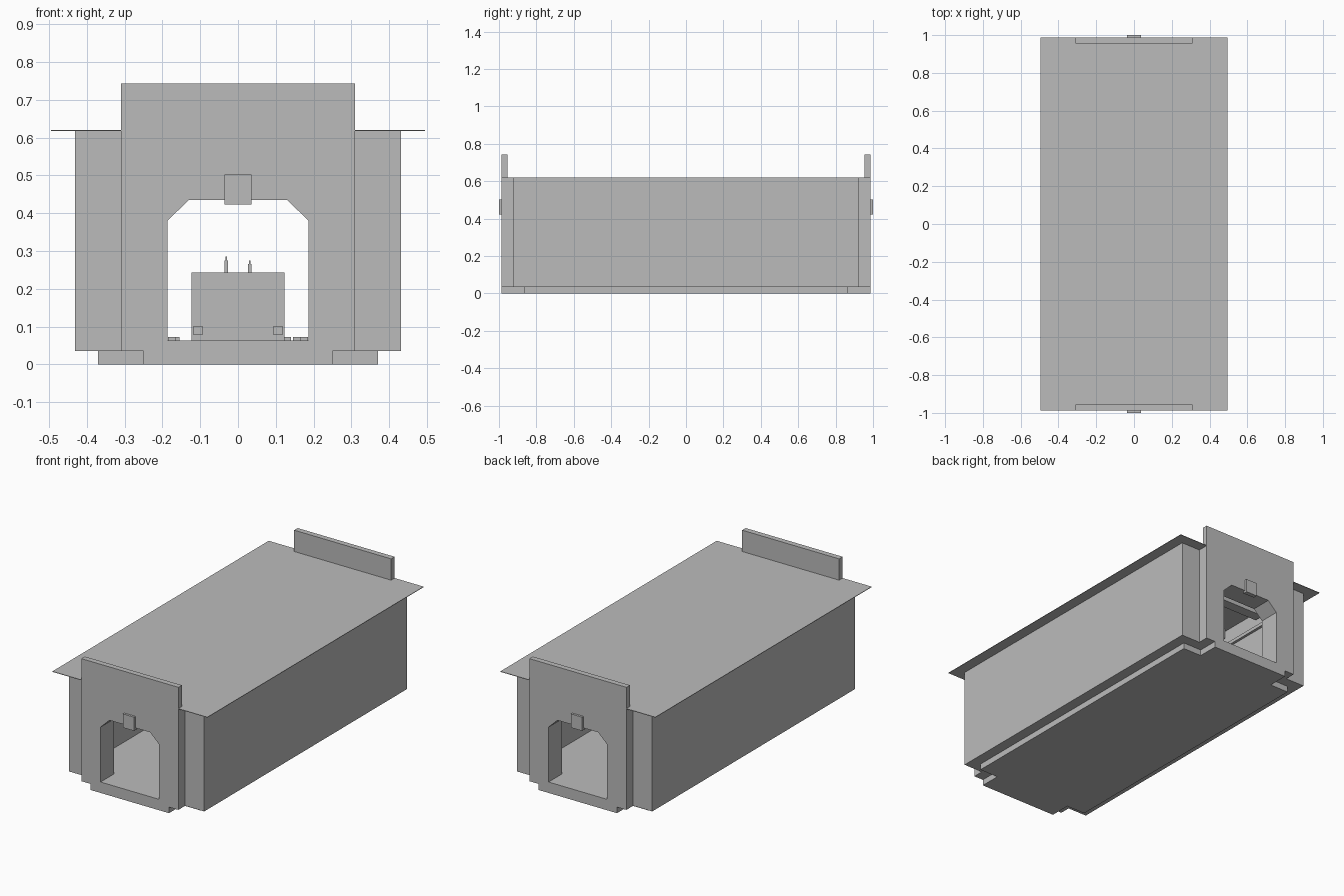
import bpy
import bmesh
from mathutils import Vector

cube = bpy.data.objects.get("Cube")
if cube:
    bpy.data.objects.remove(cube, do_unlink=True)

grey = bpy.data.materials.new("plain grey")
grey.use_nodes = True
grey.diffuse_color = (0.5, 0.5, 0.5, 1)
grey.node_tree.nodes["Principled BSDF"].inputs["Base Color"].default_value = (0.5, 0.5, 0.5, 1)


def prism(name, outline, direction):
    """Extrude a closed outline of 3D points along a direction."""
    bm = bmesh.new()
    face = bm.faces.new([bm.verts.new(p) for p in outline])
    new = bmesh.ops.extrude_face_region(bm, geom=[face])["geom"]
    verts = [v for v in new if isinstance(v, bmesh.types.BMVert)]
    bmesh.ops.translate(bm, verts=verts, vec=Vector(direction))
    bmesh.ops.recalc_face_normals(bm, faces=bm.faces)
    mesh = bpy.data.meshes.new(name)
    bm.to_mesh(mesh)
    bm.free()
    mesh.materials.append(grey)
    obj = bpy.data.objects.new(name, mesh)
    bpy.context.collection.objects.link(obj)
    return obj


def box(name, x0, x1, y0, y1, z0, z1):
    base = [(x0, y0, z0), (x1, y0, z0), (x1, y1, z0), (x0, y1, z0)]
    return prism(name, base, (0, 0, z1 - z0))


def mirrored(half):
    return half + [(-x, z) for x, z in reversed(half)]


END = 0.987      # outer face of the end portals
INNER = 0.865    # inner face of the end walls
FLOOR = 0.063
ROOF = 0.62

# Base slab with notched corners, and raised floor
slab = [(0.25, -END), (0.25, -INNER), (0.37, -INNER),
        (0.37, INNER), (0.25, INNER), (0.25, END)]
prism("base_slab", [(x, y, 0) for x, y in mirrored(slab)], (0, 0, 0.035))
box("room_floor", -0.37, 0.37, -INNER, INNER, 0.035, FLOOR)

# Thin overhanging roof
box("roof", -0.495, 0.495, -END, END, ROOF - 0.003, ROOF)

# Arched doorway outline shared by the portal and its inner lining
arch = [(0.187, 0.035), (0.187, 0.38), (0.13, 0.435)]


def doorway(name, top, y0, y1):
    half = [(0.31, top), (0.31, 0.035)] + arch
    prism(name, [(x, y0, z) for x, z in mirrored(half)], (0, y1 - y0, 0))


for side, s in (("front", -1), ("back", 1)):
    doorway(side + "_portal", 0.743, s * 0.955, s * END)
    doorway(side + "_portal_lining", ROOF - 0.003, s * INNER, s * 0.955)
    box(side + "_door_sill", -0.187, 0.187, s * INNER, s * END, 0.035, FLOOR)
    box(side + "_door_plaque", -0.036, 0.036, s * 0.975, s * 1.0, 0.423, 0.502)
    for hand, h in (("left", 1), ("right", -1)):
        box(f"{side}_{hand}_end_wall", h * 0.31, h * 0.432,
            s * INNER, s * 0.925, 0.035, ROOF - 0.003)

# Long side walls with a trim rail inside
for hand, h in (("left", 1), ("right", -1)):
    box(hand + "_side_wall", h * 0.37, h * 0.432, -0.925, 0.925, 0.035, ROOF - 0.003)
    box(hand + "_wall_trim", h * 0.355, h * 0.37, -INNER, INNER, 0.505, 0.525)

# Ceiling beams across the room
for i in range(5):
    y = -0.64 + 0.32 * i
    box("ceiling_beam", -0.355, 0.355, y - 0.03, y + 0.03, 0.56, ROOF - 0.003)

# Counter in the middle, with handles and two slim bottles on top
box("counter", -0.123, 0.123, -0.3, 0.3, FLOOR, 0.243)
for h in (-1, 1):
    box("counter_handle", h * 0.092, h * 0.119, -0.308, -0.3, 0.079, 0.1)
    top = 0.275 if h > 0 else 0.285
    box("bottle_body", h * 0.031 - 0.005, h * 0.031 + 0.005, -0.005, 0.005, 0.243, top - 0.01)
    box("bottle_neck", h * 0.031 - 0.002, h * 0.031 + 0.002, -0.002, 0.002, top - 0.01, top)

# Small loose blocks on the floor beside the counter
for x, y in ((-0.175, 0.1), (-0.165, 0.2), (0.13, 0.15), (0.155, 0.05), (0.175, 0.22)):
    box("floor_block", x - 0.01, x + 0.01, y - 0.015, y + 0.015, FLOOR, 0.073)
